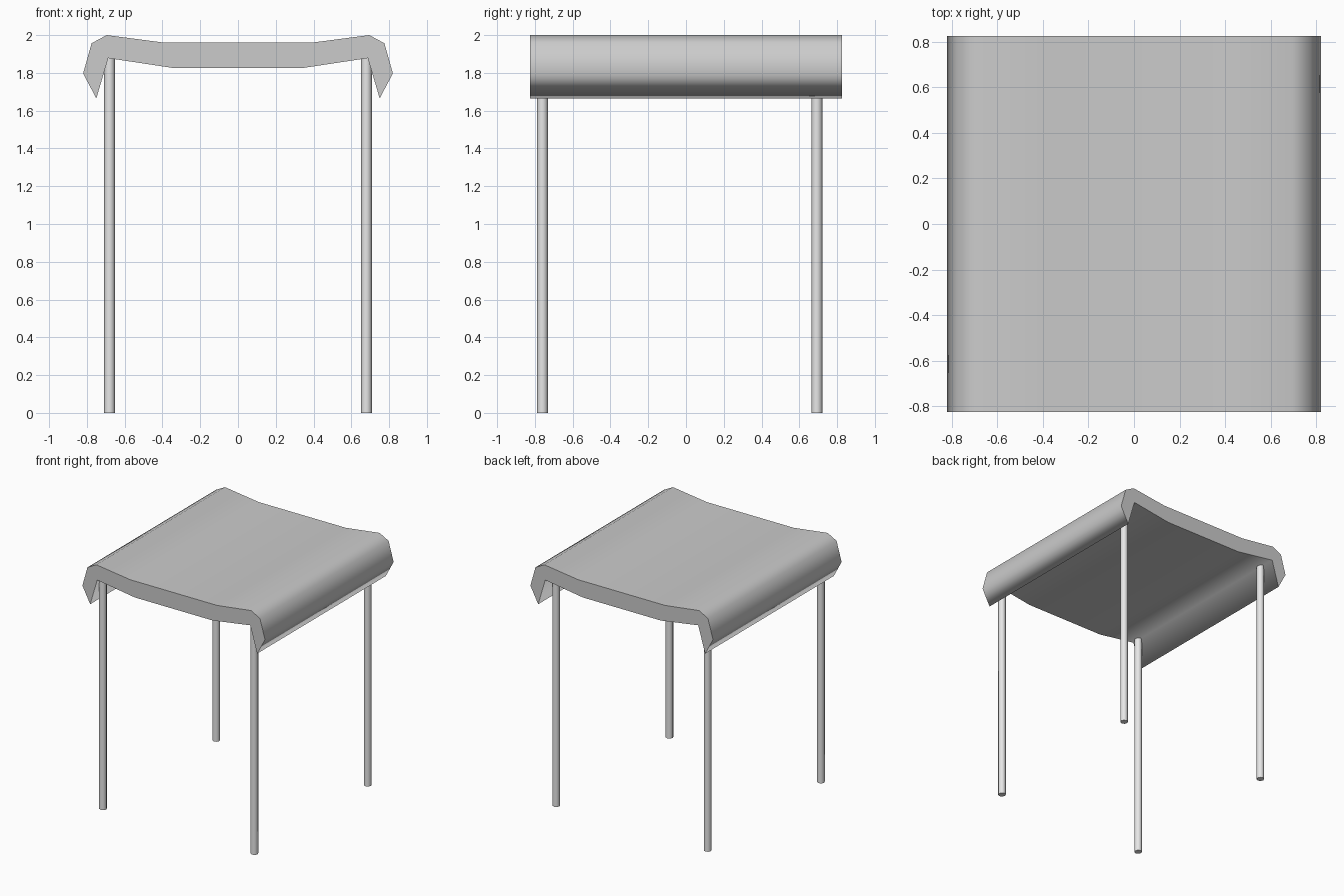
import bpy
import bmesh
import math

cube = bpy.data.objects.get("Cube")
if cube:
    bpy.data.objects.remove(cube, do_unlink=True)


def make_material(name, grey):
    colour = (grey, grey, grey, 1)
    mat = bpy.data.materials.new(name)
    mat.use_nodes = True
    mat.diffuse_color = colour
    mat.node_tree.nodes["Principled BSDF"].inputs["Base Color"].default_value = colour
    return mat


def make_prism(name, outline, offset, material):
    """Extrude a closed outline: smooth sides, flat caps with crisp rims."""
    bm = bmesh.new()
    cap = bm.faces.new([bm.verts.new(p) for p in outline])
    ext = bmesh.ops.extrude_face_region(bm, geom=[cap], use_keep_orig=True)
    moved = [g for g in ext["geom"] if isinstance(g, bmesh.types.BMVert)]
    bmesh.ops.translate(bm, verts=moved, vec=offset)
    bmesh.ops.recalc_face_normals(bm, faces=bm.faces)
    for face in bm.faces:
        face.smooth = len(face.verts) == 4
        if not face.smooth:
            for edge in face.edges:
                edge.smooth = False
    mesh = bpy.data.meshes.new(name)
    bm.to_mesh(mesh)
    bm.free()
    mesh.materials.append(material)
    obj = bpy.data.objects.new(name, mesh)
    bpy.context.collection.objects.link(obj)
    return obj


seat_grey = make_material("seat grey", 0.6)
leg_grey = make_material("light leg grey", 0.8)

# Seat: dished slab with curled-down side lips, half profile mirrored in x
DEPTH = 1.65
half = [(0.39, 1.96), (0.695, 2.0), (0.775, 1.957), (0.82, 1.797),
        (0.75, 1.665), (0.687, 1.878), (0.35, 1.827)]
profile = half + [(-x, z) for x, z in reversed(half)]
make_prism("seat", [(x, -DEPTH / 2, z) for x, z in profile],
           (0, DEPTH, 0), seat_grey)

# Legs: four slender round posts reaching the underside of the seat
RADIUS, SIDES = 0.029, 8
for depth_name, y in (("front", -0.76), ("back", 0.693)):
    for side_name, x in (("right", -0.68), ("left", 0.68)):
        ring = [(x + RADIUS * math.cos(math.tau * i / SIDES),
                 y + RADIUS * math.sin(math.tau * i / SIDES), 0)
                for i in range(SIDES)]
        make_prism(f"{depth_name}_{side_name}_leg", ring, (0, 0, 1.885), leg_grey)
